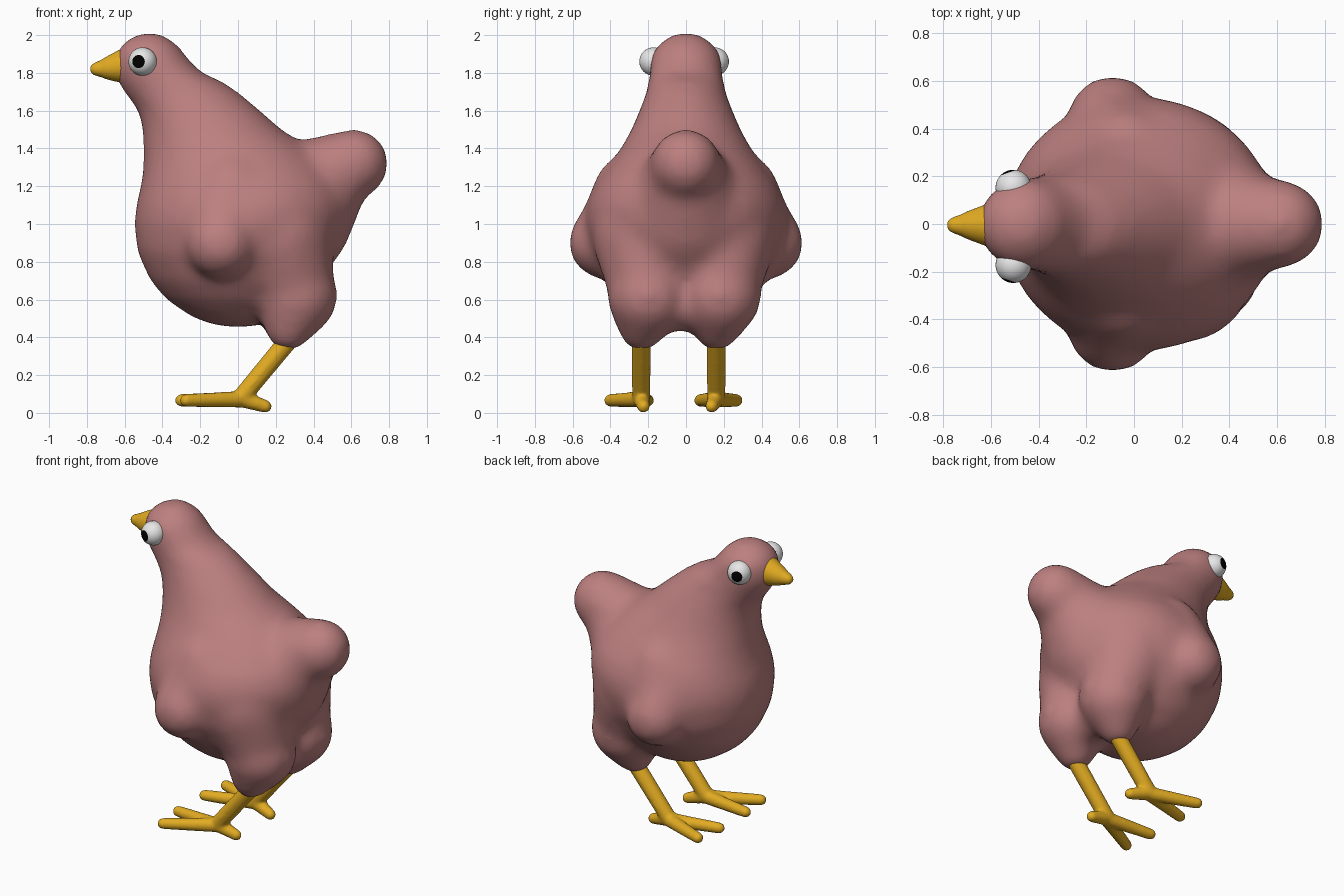
import bpy, bmesh, math
from mathutils import Vector, Matrix

if "Cube" in bpy.data.objects:
    bpy.data.objects.remove(bpy.data.objects["Cube"])


def material(name, rgb):
    m = bpy.data.materials.new(name)
    m.diffuse_color = (*rgb, 1)
    m.use_nodes = True
    m.node_tree.nodes["Principled BSDF"].inputs["Base Color"].default_value = m.diffuse_color
    return m


PINK = material("dusty pink", (0.51, 0.215, 0.215))
YELLOW = material("golden yellow", (0.76, 0.41, 0.016))
WHITE = material("eye white", (0.80, 0.80, 0.80))
BLACK = material("pupil black", (0.0, 0.0, 0.0))


def taper(bm, a, ra, b, rb, seg=24):
    """Tapered capsule: the hull of two spheres."""
    tmp = bmesh.new()
    for p, r in ((a, ra), (b, rb)):
        bmesh.ops.create_uvsphere(tmp, u_segments=seg, v_segments=seg // 2,
                                  radius=r, matrix=Matrix.Translation(p))
    hull = bmesh.ops.convex_hull(tmp, input=tmp.verts[:])
    junk = {g for g in hull["geom_interior"] if isinstance(g, bmesh.types.BMVert)}
    bmesh.ops.delete(tmp, geom=list(junk), context='VERTS')
    bmesh.ops.recalc_face_normals(tmp, faces=tmp.faces[:])
    me = bpy.data.meshes.new("tmp")
    tmp.to_mesh(me)
    tmp.free()
    bm.from_mesh(me)
    bpy.data.meshes.remove(me)


def loft(bm, rings, n=48):
    """Skin a stack of horizontal ellipses (z, xmin, xmax, half width)."""
    loops = []
    for z, x0, x1, w in rings:
        c, r = (x0 + x1) / 2, (x1 - x0) / 2
        loops.append([bm.verts.new((c + r * math.cos(2 * math.pi * i / n),
                                    w * math.sin(2 * math.pi * i / n), z))
                      for i in range(n)])
    for lo, hi in zip(loops, loops[1:]):
        for i in range(n):
            j = (i + 1) % n
            bm.faces.new((lo[i], lo[j], hi[j], hi[i]))
    bm.faces.new(loops[0][::-1])
    bm.faces.new(loops[-1])


def finish(bm, name, mats, voxel=0, smooth=0):
    me = bpy.data.meshes.new(name)
    bm.to_mesh(me)
    bm.free()
    for m in mats:
        me.materials.append(m)
    for p in me.polygons:
        p.use_smooth = True
    ob = bpy.data.objects.new(name, me)
    bpy.context.collection.objects.link(ob)
    if voxel:
        rm = ob.modifiers.new("Fuse", 'REMESH')
        rm.mode = 'VOXEL'
        rm.voxel_size = voxel
        rm.use_smooth_shade = True
        sm = ob.modifiers.new("Soften", 'SMOOTH')
        sm.factor = 0.5
        sm.iterations = smooth
    return ob


# side, thigh y, leg y, toe tip (x, y) pairs, heel y
LEGS = [
    ("right", -0.200, -0.237, ((-0.275, -0.400), (-0.300, -0.203)), -0.225),
    ("left", 0.182, 0.160, ((-0.275, 0.267), (-0.300, 0.076)), 0.135),
]

# Body, neck and head fused with tail, wings and thighs
bm = bmesh.new()
loft(bm, [
    (0.455, -0.07, 0.07, 0.07), (0.475, -0.16, 0.16, 0.15), (0.51, -0.25, 0.25, 0.24),
    (0.60, -0.38, 0.37, 0.35), (0.70, -0.465, 0.44, 0.43), (0.85, -0.533, 0.54, 0.505),
    (1.00, -0.55, 0.59, 0.535), (1.10, -0.54, 0.60, 0.525), (1.20, -0.515, 0.57, 0.485),
    (1.30, -0.50, 0.50, 0.415), (1.40, -0.50, 0.39, 0.345), (1.50, -0.505, 0.23, 0.29),
    (1.60, -0.53, 0.12, 0.248), (1.70, -0.605, 0.0, 0.21), (1.76, -0.645, -0.09, 0.20),
    (1.80, -0.655, -0.19, 0.195), (1.87, -0.655, -0.258, 0.19), (1.92, -0.64, -0.295, 0.175),
    (1.96, -0.61, -0.33, 0.14), (1.995, -0.56, -0.38, 0.09), (2.016, -0.50, -0.44, 0.03),
])
taper(bm, (0.25, 0, 1.05), 0.36, (0.49, 0, 1.25), 0.21, 32)
taper(bm, (0.30, 0, 1.17), 0.26, (0.615, 0, 1.32), 0.183, 32)
for s in (-1, 1):
    taper(bm, (-0.03, s * 0.30, 1.18), 0.19, (-0.08, s * 0.335, 0.97), 0.235)
    taper(bm, (-0.10, s * 0.37, 1.12), 0.13, (-0.09, s * 0.432, 0.90), 0.192)
for side, ty, ly, toes, hy in LEGS:
    taper(bm, (0.20, ty, 0.94), 0.30, (0.31, ty, 0.63), 0.20)
    taper(bm, (0.31, ty, 0.62), 0.22, (0.265, ly, 0.445), 0.12)
taper(bm, (0.29, -0.10, 0.58), 0.15, (0.29, 0.09, 0.58), 0.15)
finish(bm, "body", [PINK], 0.025, 24)

# Legs with two front toes and one back toe
for side, ty, ly, toes, hy in LEGS:
    bm = bmesh.new()
    ankle = (0.02, ly, 0.085)
    taper(bm, (0.28, ly, 0.40), 0.052, ankle, 0.049, 16)
    for tx, y in toes:
        taper(bm, (0.02, ly, 0.072), 0.044, (tx, y, 0.066), 0.034, 16)
    taper(bm, (0.02, ly, 0.075), 0.046, (0.145, hy, 0.034), 0.034, 16)
    finish(bm, side + "_leg", [YELLOW], 0.011, 5)

# Beak
bm = bmesh.new()
taper(bm, (-0.59, -0.005, 1.837), 0.094, (-0.68, -0.005, 1.825), 0.062)
taper(bm, (-0.67, -0.005, 1.826), 0.062, (-0.750, -0.005, 1.82), 0.035)
finish(bm, "beak", [YELLOW], 0.01, 5)

# Eyes: sphere pole turned to the gaze, cap faces form the pupil
for side, s in (("right", -1), ("left", 1)):
    gaze = Vector((-0.32, s * 0.94, 0.0)).normalized()
    turn = gaze.to_track_quat('Z', 'Y').to_matrix().to_4x4()
    centre = Vector((-0.505, s * 0.162 - 0.01, 1.86))
    bm = bmesh.new()
    bmesh.ops.create_uvsphere(bm, u_segments=32, v_segments=26, radius=0.075,
                              matrix=Matrix.Translation(centre) @ turn)
    for f in bm.faces:
        if (f.calc_center_median() - centre).normalized().dot(gaze) > math.cos(math.radians(27)):
            f.material_index = 1
    finish(bm, side + "_eye", [WHITE, BLACK])
